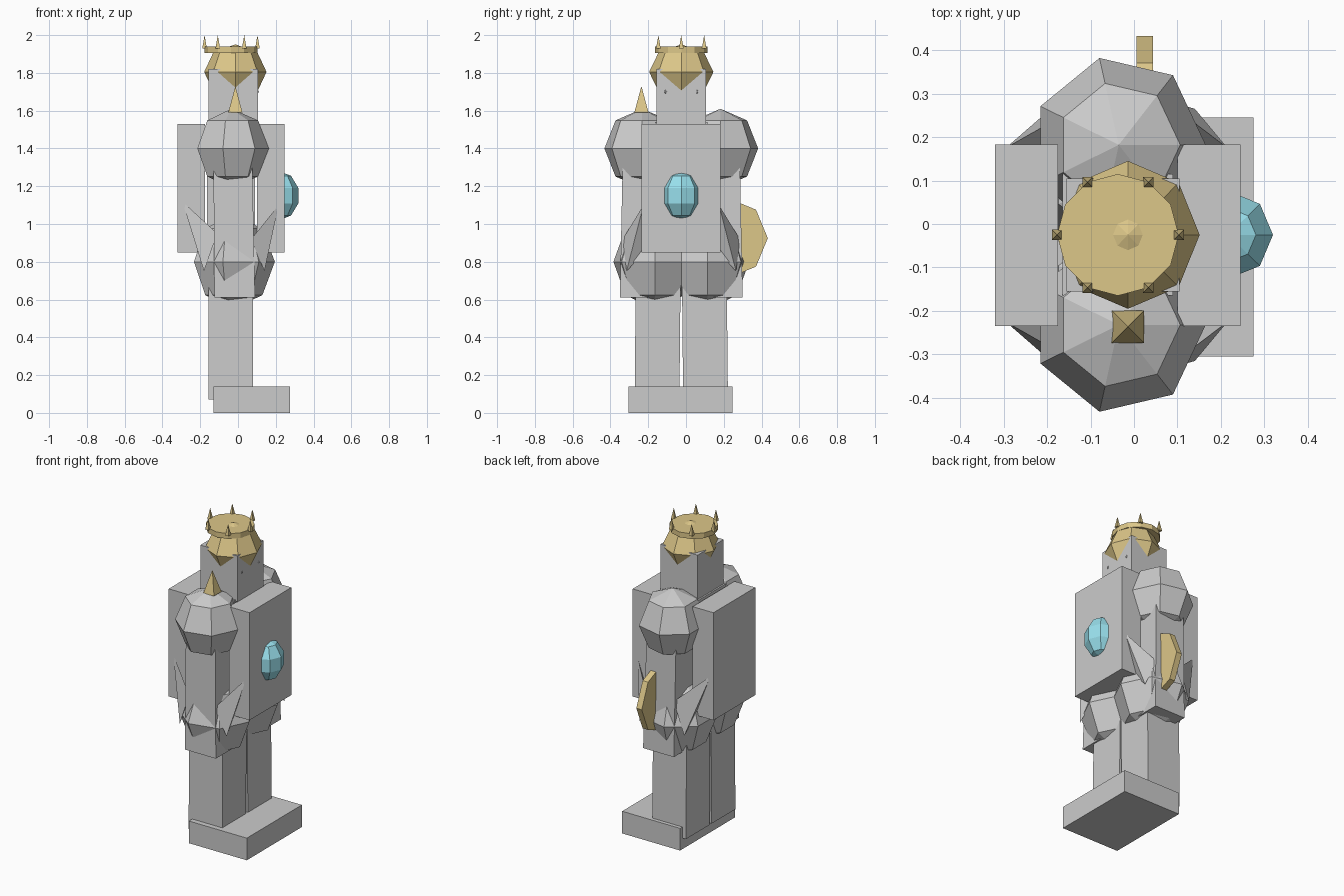
import bpy, bmesh, math
from mathutils import Vector, Matrix

if "Cube" in bpy.data.objects:
    bpy.data.objects.remove(bpy.data.objects["Cube"])

MID = -0.025  # plane of symmetry in y; the figure looks along +x


def material(name, rgb):
    m = bpy.data.materials.new(name)
    m.diffuse_color = (*rgb, 1)
    m.use_nodes = True
    m.node_tree.nodes["Principled BSDF"].inputs["Base Color"].default_value = m.diffuse_color
    return m


gold = material("gold", (0.72, 0.57, 0.25))
cyan = material("cyan", (0.32, 0.75, 0.85))


def finish(name, bm, mat=None):
    bmesh.ops.recalc_face_normals(bm, faces=bm.faces[:])
    me = bpy.data.meshes.new(name)
    bm.to_mesh(me)
    bm.free()
    ob = bpy.data.objects.new(name, me)
    bpy.context.collection.objects.link(ob)
    if mat:
        me.materials.append(mat)
    return ob


def box(name, x, y, z, top=None, mat=None):
    """Box from ranges; top = optional (x range, y range) of the upper face."""
    tx, ty = top or (x, y)
    bm = bmesh.new()
    pts = [(a, b, z[0]) for a in x for b in y] + [(a, b, z[1]) for a in tx for b in ty]
    for p in pts:
        bm.verts.new(p)
    bmesh.ops.convex_hull(bm, input=bm.verts[:])
    bmesh.ops.dissolve_limit(bm, angle_limit=0.01, verts=bm.verts[:], edges=bm.edges[:])
    return finish(name, bm, mat)


def ball(name, c, r, segs, rings=4, mat=None):
    """Low-poly ball with a vertex pointing to +x."""
    bm = bmesh.new()
    bmesh.ops.create_uvsphere(bm, u_segments=segs, v_segments=rings, radius=1)
    v = max(bm.verts, key=lambda v: v.co.x)
    turn = math.atan2(v.co.y, v.co.x)
    bmesh.ops.transform(bm, verts=bm.verts[:], matrix=Matrix.Translation(c)
                        @ Matrix.Diagonal((*r, 1)) @ Matrix.Rotation(-turn, 4, 'Z'))
    return finish(name, bm, mat)


def cone(name, c, r1, r2, h, n, turn=0, axis='Z', mat=None):
    bm = bmesh.new()
    bmesh.ops.create_cone(bm, cap_ends=True, segments=n, radius1=r1, radius2=r2, depth=h)
    bmesh.ops.remove_doubles(bm, verts=bm.verts[:], dist=1e-5)
    rot = Matrix.Rotation(turn, 4, 'Z')
    if axis == 'X':
        rot = Matrix.Rotation(math.pi / 2, 4, 'Y') @ rot
    bmesh.ops.transform(bm, verts=bm.verts[:], matrix=Matrix.Translation(c) @ rot)
    return finish(name, bm, mat)


def hull(name, pts):
    bm = bmesh.new()
    for p in pts:
        bm.verts.new(p)
    bmesh.ops.convex_hull(bm, input=bm.verts[:])
    return finish(name, bm)


def mirrored(ob):
    """Copy across the plane of symmetry."""
    me = ob.data.copy()
    for v in me.vertices:
        v.co.y = 2 * MID - v.co.y
    me.flip_normals()
    new = bpy.data.objects.new(ob.name + "_left", me)
    bpy.context.collection.objects.link(new)


# Base and body
box("foot_block", (-0.13, 0.275), (-0.305, 0.245), (0, 0.14))
box("torso_core", (-0.165, 0.09), (-0.165, 0.115), (0.75, 1.54))
box("chest_plate", (0.10, 0.245), (-0.235, 0.183), (0.85, 1.53))
box("back_plate", (-0.32, -0.175), (-0.235, 0.183), (0.85, 1.53))

# Limbs, built at -y and mirrored
mirrored(box("leg", (-0.155, 0.08), (-0.272, -0.035), (0.07, 0.78),
             ((-0.155, 0.08), (-0.265, -0.028))))
mirrored(ball("hip", (-0.03, -0.165, 0.80), (0.225, 0.225, 0.25), 7))
mirrored(ball("shoulder", (-0.035, -0.232, 1.40), (0.20, 0.205, 0.21), 7))
mirrored(box("arm", (-0.125, 0.09), (-0.35, -0.15), (0.61, 1.35),
             ((-0.13, 0.075), (-0.335, -0.15))))

# Pointed flaps between arms and plates
mirrored(hull("rear_flap", [(-0.295, -0.225, 1.12), (-0.18, -0.325, 0.75),
                            (-0.11, -0.33, 0.95), (-0.19, -0.22, 0.85)]))
mirrored(hull("front_flap", [(0.215, -0.225, 1.10), (0.14, -0.315, 0.75),
                             (0.07, -0.335, 0.92), (0.13, -0.22, 0.85)]))

# Head and eyes
box("head", (-0.155, 0.105), (-0.155, 0.105), (1.53, 1.82))
mirrored(ball("eye", (0.103, -0.108, 1.70), (0.007, 0.007, 0.01), 8))

# Helmet, crown and crown points
ball("helmet", (-0.014, MID, 1.805), (0.165, 0.17, 0.146), 8, mat=gold)
cone("crown_band", (-0.037, MID, 1.922), 0.14, 0.14, 0.033, 12, mat=gold)
for i in range(6):
    a = i * math.pi / 3
    cone("crown_point", (-0.037 + 0.14 * math.cos(a), MID + 0.14 * math.sin(a), 1.965),
         0.017, 0, 0.07, 4, math.pi / 4, mat=gold)

# Chest gem, shoulder spike and shield
ball("chest_gem", (0.217, MID, 1.15), (0.108, 0.106, 0.13), 8, 5, mat=cyan)
cone("shoulder_spike", (-0.014, -0.236, 1.66), 0.053, 0, 0.14, 4, math.pi / 4, mat=gold)
cone("shield", (0.025, 0.22, 0.925), 0.213, 0.213, 0.038, 8, axis='X', mat=gold)
